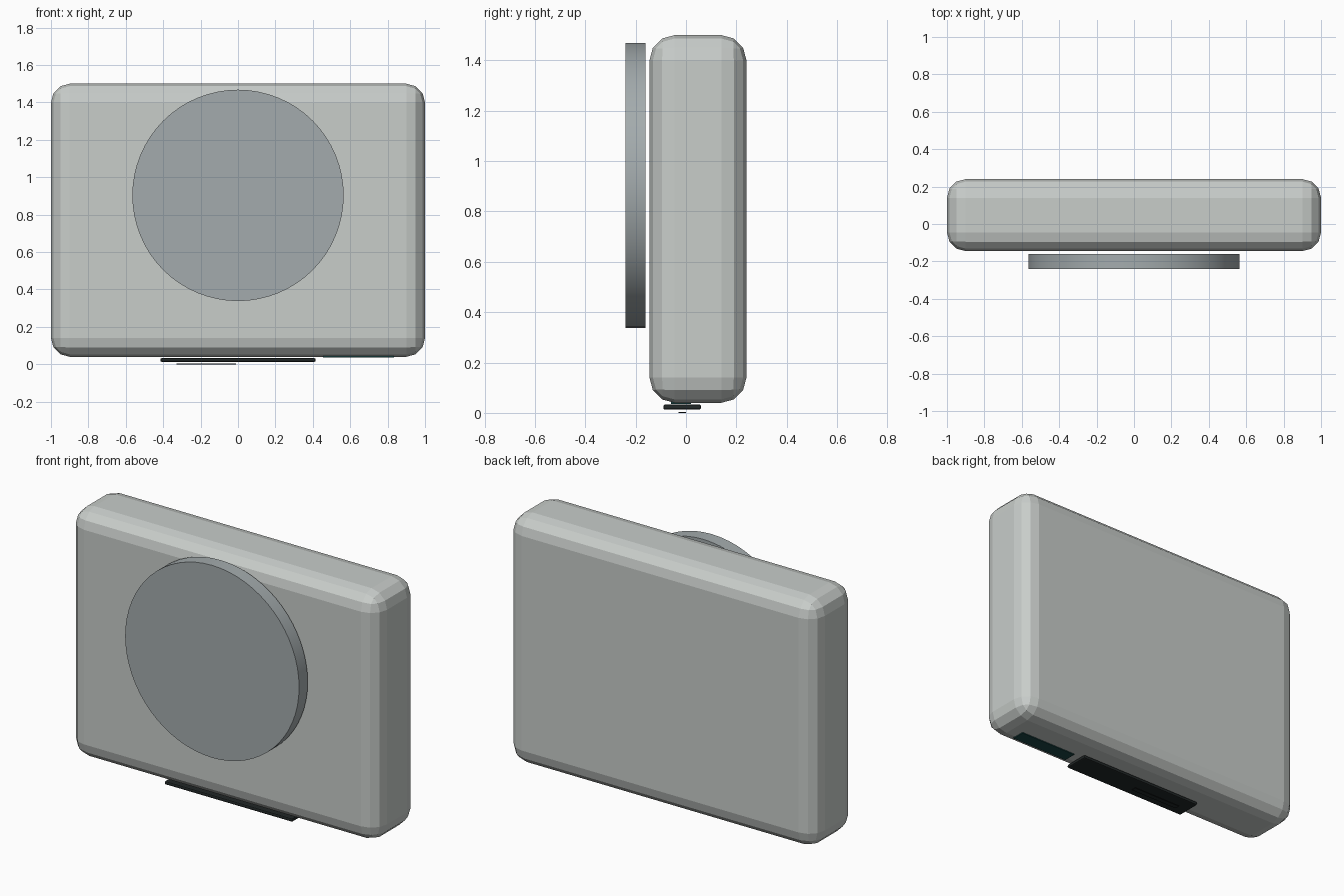
import bpy
import math

if "Cube" in bpy.data.objects:
    bpy.data.objects.remove(bpy.data.objects["Cube"])


def material(name, rgb):
    m = bpy.data.materials.new(name)
    m.diffuse_color = (*rgb, 1)
    m.use_nodes = True
    m.node_tree.nodes["Principled BSDF"].inputs["Base Color"].default_value = m.diffuse_color
    return m


def box(name, x, y, z, mat, bevel=0.0, segments=3):
    """Box from (min, max) ranges, with rounded edges if wanted."""
    centre = [(a + b) / 2 for a, b in (x, y, z)]
    bpy.ops.mesh.primitive_cube_add(size=1, location=centre)
    ob = bpy.context.object
    ob.name = name
    ob.scale = [b - a for a, b in (x, y, z)]
    bpy.ops.object.transform_apply(location=False, rotation=False, scale=True)
    ob.data.materials.append(mat)
    if bevel:
        mod = ob.modifiers.new("rounding", 'BEVEL')
        mod.width = bevel
        mod.segments = segments
    return ob


shell_grey = material("shell_grey", (0.58, 0.61, 0.59))
disc_grey = material("disc_grey", (0.37, 0.41, 0.42))
black = material("black", (0.015, 0.02, 0.02))
teal = material("dark_teal", (0.01, 0.06, 0.06))

# Main case: faceted rounded block
box("case_body", (-1, 1), (-0.145, 0.24), (0.04, 1.5), shell_grey, 0.1)

# Round disc floating just in front of the case
bpy.ops.mesh.primitive_cylinder_add(
    vertices=64, radius=0.565, depth=0.08,
    location=(0, -0.2, 0.903), rotation=(math.pi / 2, 0, 0))
disc = bpy.context.object
disc.name = "front_disc"
disc.data.materials.append(disc_grey)
bpy.ops.object.shade_smooth_by_angle(angle=math.radians(30))

# Underside: dark pad, a plain marking strip on it, and a port beside it
box("base_pad", (-0.415, 0.415), (-0.09, 0.06), (0.013, 0.033), black, 0.007, 2)
box("pad_marking_strip", (-0.33, -0.01), (-0.03, 0.0), (0.0, 0.003), black)
box("port_slot", (0.455, 0.835), (-0.06, 0.02), (0.035, 0.045), teal)
